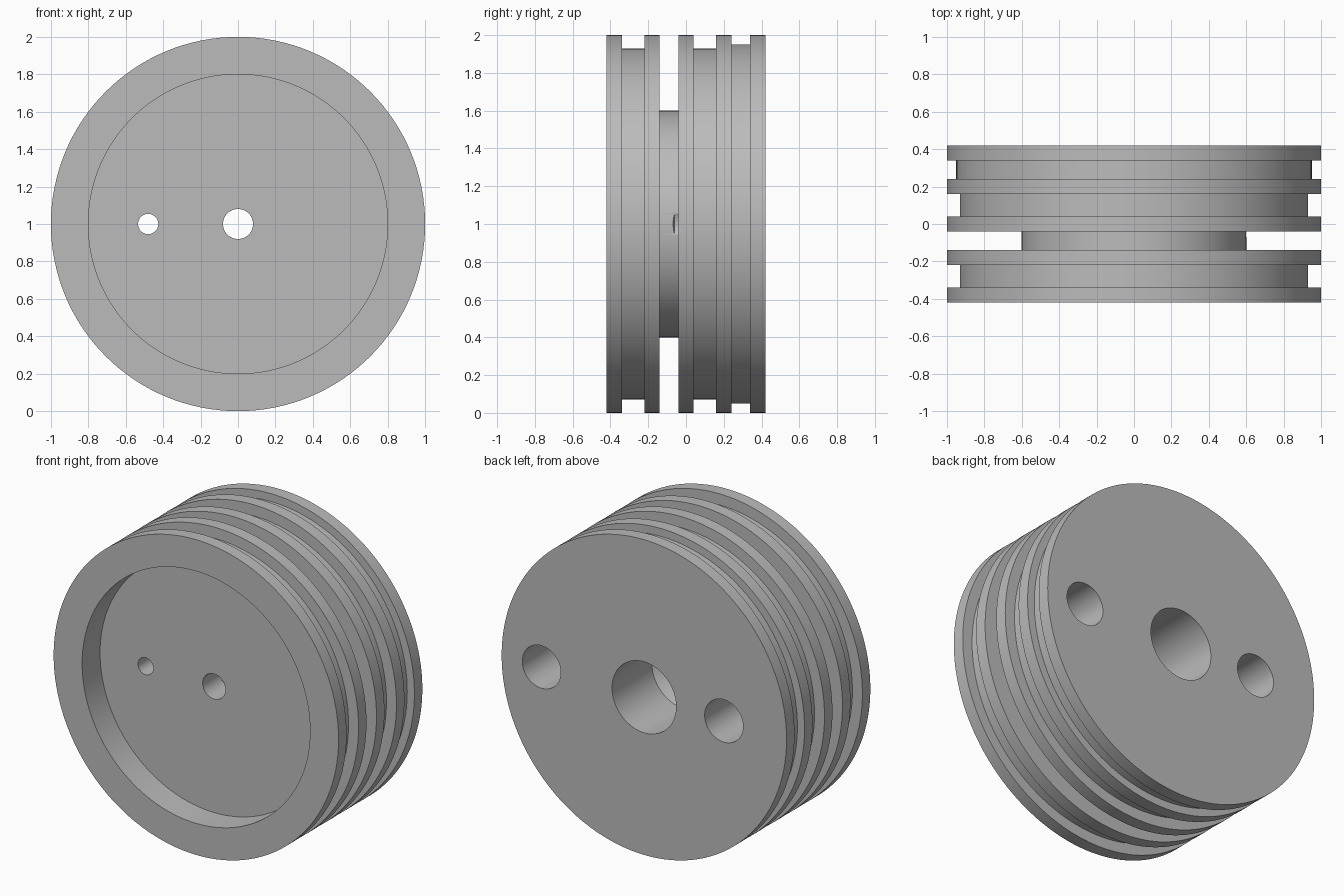
import bpy
import bmesh
from math import radians, tau
from mathutils import Vector

cube = bpy.data.objects.get("Cube")
if cube:
    bpy.data.objects.remove(cube)

steel = bpy.data.materials.new("plain grey metal")
grey = (0.5, 0.5, 0.5, 1.0)
steel.use_nodes = True
steel.diffuse_color = grey
steel.node_tree.nodes["Principled BSDF"].inputs["Base Color"].default_value = grey

CENTRE_Z = 1.0
TIP = 0.58  # drill tip height per unit of radius


def lathe(name, profile, x=0.0, closed=False, steps=128):
    """Turn a (radius, y) profile about an axis along y."""
    bm = bmesh.new()
    verts = [bm.verts.new((r, y, 0)) for r, y in profile]
    pairs = list(zip(verts, verts[1:]))
    if closed:
        pairs.append((verts[-1], verts[0]))
    edges = [bm.edges.new(p) for p in pairs]
    bmesh.ops.spin(bm, geom=verts + edges, cent=(0, 0, 0), axis=(0, 1, 0),
                   angle=tau, steps=steps)
    bmesh.ops.remove_doubles(bm, verts=bm.verts[:], dist=1e-5)
    bmesh.ops.recalc_face_normals(bm, faces=bm.faces[:])
    bmesh.ops.translate(bm, verts=bm.verts[:], vec=Vector((x, 0, CENTRE_Z)))
    mesh = bpy.data.meshes.new(name)
    bm.to_mesh(mesh)
    bm.free()
    mesh.materials.append(steel)
    obj = bpy.data.objects.new(name, mesh)
    bpy.context.collection.objects.link(obj)
    return obj


def drill(name, x, radius, floor):
    """Blind hole from the back with a conical end."""
    return lathe(name, [(0, 0.5), (radius, 0.5), (radius, floor),
                        (0, floor - radius * TIP)], x, steps=64)


# Outer wall: lands of radius 1 with grooves (start y, end y, radius)
grooves = [(-0.34, -0.22, 0.93), (-0.14, -0.04, 0.6),
           (0.04, 0.16, 0.93), (0.24, 0.34, 0.95)]
profile = [(0.08, -0.24), (0.8, -0.24), (0.8, -0.42), (1, -0.42)]
for start, end, radius in grooves:
    profile += [(1, start), (radius, start), (radius, end), (1, end)]

# Back face and stepped centre bore
bore = 0.225
profile += [(1, 0.42), (bore, 0.42), (bore, 0.02),
            (0.08, 0.02 - (bore - 0.08) * TIP)]
body = lathe("grooved_body", profile, closed=True)

# Side holes: two from the back, one narrow hole from the front
cutters = [
    drill("left_hole_cutter", 0.72, 0.135, -0.06),
    drill("right_hole_cutter", -0.56, 0.135, 0.02),
    lathe("front_hole_cutter", [(0, -0.5), (0.054, -0.5), (0.054, 0.03), (0, 0.03)],
          -0.48, steps=64),
]
for cutter in cutters:
    cutter.hide_render = True
    mod = body.modifiers.new(cutter.name, "BOOLEAN")
    mod.operation = "DIFFERENCE"
    mod.solver = "EXACT"
    mod.object = cutter

# Bake the holes and remove the cutters
graph = bpy.context.evaluated_depsgraph_get()
cut_mesh = bpy.data.meshes.new_from_object(body.evaluated_get(graph))
body.modifiers.clear()
body.data = cut_mesh
for cutter in cutters:
    bpy.data.objects.remove(cutter)

bpy.ops.object.select_all(action="DESELECT")
body.select_set(True)
bpy.context.view_layer.objects.active = body
bpy.ops.object.shade_smooth_by_angle(angle=radians(30))
